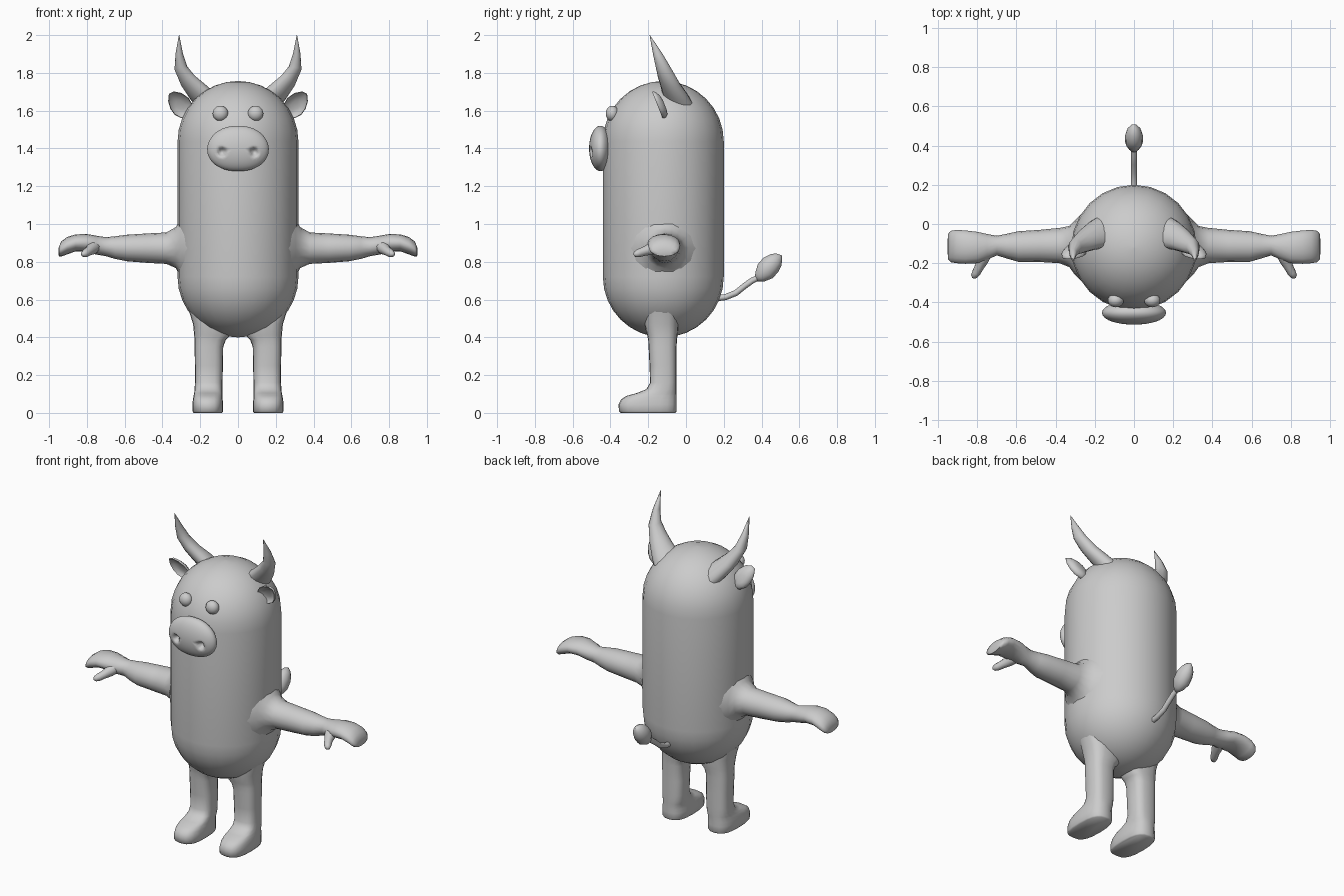
import bpy, bmesh, math
from mathutils import Vector

grey = bpy.data.materials.new("plain grey")
grey.diffuse_color = (0.6, 0.6, 0.6, 1)


def finish(name, bm, angle=60):
    bmesh.ops.recalc_face_normals(bm, faces=bm.faces)
    me = bpy.data.meshes.new(name)
    bm.to_mesh(me)
    bm.free()
    ob = bpy.data.objects.new(name, me)
    bpy.context.collection.objects.link(ob)
    me.materials.append(grey)
    bpy.ops.object.select_all(action='DESELECT')
    ob.select_set(True)
    bpy.context.view_layer.objects.active = ob
    bpy.ops.object.shade_smooth_by_angle(angle=math.radians(angle))
    return ob


def loft(name, sections, n=16, power=1.0, side=1, angle=60):
    """Skin rings given as (centre, u vector, v vector); side=-1 mirrors in x."""
    bm = bmesh.new()
    rings = []
    for c, u, v in sections:
        c, u, v = Vector(c), Vector(u), Vector(v)
        ring = []
        for i in range(n):
            a = 2 * math.pi * i / n
            ca, sa = math.cos(a), math.sin(a)
            p = c + u * math.copysign(abs(ca) ** power, ca) + v * math.copysign(abs(sa) ** power, sa)
            ring.append(bm.verts.new((p.x * side, p.y, p.z)))
        rings.append(ring)
    for a, b in zip(rings, rings[1:]):
        for i in range(n):
            j = (i + 1) % n
            bm.faces.new((a[i], a[j], b[j], b[i]))
    bm.faces.new(rings[0])
    bm.faces.new(rings[-1])
    return finish(name, bm, angle)


def tube(name, pts, n=10, side=1, flat=1.0):
    """Round tube through (x, y, z, radius); flat scales the second axis."""
    secs = []
    for i, p in enumerate(pts):
        a, b = pts[max(i - 1, 0)], pts[min(i + 1, len(pts) - 1)]
        t = (Vector(b[:3]) - Vector(a[:3])).normalized()
        u = t.cross(Vector((1, 0, 0))).normalized()
        secs.append((p[:3], u * p[3], t.cross(u) * p[3] * flat))
    return loft(name, secs, n, side=side)


def ball(name, c, r, seg=20, rings=12):
    bm = bmesh.new()
    bmesh.ops.create_uvsphere(bm, u_segments=seg, v_segments=rings, radius=1)
    for v in bm.verts:
        v.co = Vector(c) + Vector((v.co.x * r[0], v.co.y * r[1], v.co.z * r[2]))
    return finish(name, bm)


# body: upright capsule
R, Y = 0.32, -0.12
prof = [(R * math.sin(a), 0.72 - R * math.cos(a)) for a in [math.pi / 2 * k / 8 for k in range(9)]]
prof[0] = (0.004, 0.4)
prof += [(r, 2.157 - z) for r, z in reversed(prof)]
loft("body", [((0, Y, z), (r, 0, 0), (0, r, 0)) for r, z in prof], 24)

# muzzle with two dented nostrils
bm = bmesh.new()
bmesh.ops.create_uvsphere(bm, u_segments=48, v_segments=32, radius=1)
for v in bm.verts:
    x, z, y = v.co.x, v.co.y, v.co.z      # pole faces front and back
    w = 1 + 0.04 * -z
    p = Vector((0.163 * w * math.copysign(abs(x) ** 0.9, x), -0.453 + 0.06 * y, 1.4 + 0.12 * z))
    if y < 0:
        d = math.hypot((abs(p.x) - 0.085) / 0.024, (p.z - 1.382) / 0.028)
        if d < 1:
            p.y += 0.035 * (1 - d * d)
    v.co = p
finish("muzzle", bm, 80)

for s, tag in ((1, "left"), (-1, "right")):
    # eye
    ball(tag + "_eye", (s * 0.093, -0.39, 1.585), (0.041, 0.035, 0.041))

    # arm and mitten hand: x, y, z, half depth, half height
    arm = [(0.25, -0.12, 0.87, 0.19, 0.21), (0.305, -0.12, 0.873, 0.135, 0.15),
           (0.33, -0.115, 0.875, 0.105, 0.108), (0.38, -0.11, 0.872, 0.09, 0.083),
           (0.48, -0.112, 0.872, 0.082, 0.078), (0.59, -0.115, 0.873, 0.078, 0.07),
           (0.65, -0.113, 0.875, 0.063, 0.06), (0.70, -0.11, 0.88, 0.05, 0.05),
           (0.75, -0.117, 0.888, 0.066, 0.05), (0.80, -0.12, 0.9, 0.08, 0.047),
           (0.86, -0.118, 0.9, 0.085, 0.045), (0.905, -0.115, 0.885, 0.085, 0.046),
           (0.935, -0.115, 0.868, 0.08, 0.04), (0.948, -0.115, 0.855, 0.065, 0.026),
           (0.951, -0.115, 0.851, 0.035, 0.012)]
    loft(tag + "_arm", [((x, y, z), (0, d, 0), (0, 0, h)) for x, y, z, d, h in arm], 16, side=s)
    tube(tag + "_thumb", [(0.755, -0.14, 0.885, 0.035), (0.775, -0.185, 0.868, 0.032),
                          (0.79, -0.22, 0.856, 0.024), (0.806, -0.25, 0.846, 0.022),
                          (0.818, -0.268, 0.84, 0.016), (0.822, -0.276, 0.838, 0.004)], 10, s)

    # leg and foot: z, inner x, outer x, front y, back y
    leg = [(0.0, 0.085, 0.235, -0.345, -0.055), (0.008, 0.079, 0.241, -0.355, -0.05),
           (0.045, 0.079, 0.241, -0.357, -0.05), (0.07, 0.081, 0.239, -0.345, -0.05),
           (0.09, 0.083, 0.235, -0.315, -0.05), (0.105, 0.083, 0.232, -0.26, -0.05),
           (0.125, 0.083, 0.23, -0.21, -0.05), (0.16, 0.082, 0.228, -0.19, -0.05),
           (0.25, 0.08, 0.228, -0.193, -0.05), (0.35, 0.078, 0.23, -0.198, -0.05),
           (0.385, 0.065, 0.23, -0.2, -0.048), (0.41, 0.04, 0.232, -0.205, -0.045),
           (0.47, 0.03, 0.238, -0.22, -0.04), (0.58, 0.05, 0.272, -0.22, -0.04)]
    loft(tag + "_leg", [(((a + b) / 2, (f + k) / 2, z), ((b - a) / 2, 0, 0), (0, (k - f) / 2, 0))
                        for z, a, b, f, k in leg], 20, 0.72, s)

    # horn
    horn = [((0.17, -0.04, 1.655), (0.0, 0.085, -0.035), (0.045, 0, 0.045)),
            ((0.215, -0.06, 1.70), (0.0, 0.075, -0.03), (0.037, 0, -0.037)),
            ((0.262, -0.088, 1.755), (0, 0.06, -0.02), (0.037, 0, -0.025)),
            ((0.302, -0.118, 1.825), (0, 0.042, -0.005), (0.034, 0, -0.008)),
            ((0.311, -0.15, 1.9), (0, 0.024, 0.004), (0.02, 0, 0)),
            ((0.312, -0.192, 2.0), (0, 0.001, 0), (0.001, 0, 0))]
    horn[0] = (horn[0][0], horn[0][1], (0.04, 0, -0.04))
    loft(tag + "_horn", horn, 12, side=s)

    # ear: thin cupped leaf, leaning forward at the top
    outline = [(0.24, 1.63), (0.262, 1.668), (0.30, 1.694), (0.34, 1.702), (0.366, 1.69),
               (0.37, 1.65), (0.358, 1.61), (0.335, 1.578), (0.30, 1.56), (0.26, 1.56)]
    cx, cz = 0.305, 1.63

    def ear_ring(k, off):
        pts = []
        for x, z in outline:
            x, z = cx + (x - cx) * k, cz + (z - cz) * k
            pts.append(bm.verts.new((s * x, -0.14 - (z - cz) * 0.4 + off, z)))
        return pts
    bm = bmesh.new()
    rings = [ear_ring(k, o) for k, o in ((0.35, 0.012), (0.72, 0.004), (0.95, -0.012), (1, -0.006),
                                         (0.95, 0.006), (0.7, 0.022), (0.35, 0.028))]
    for a, b in zip(rings, rings[1:]):
        for i in range(10):
            j = (i + 1) % 10
            bm.faces.new((a[i], a[j], b[j], b[i]))
    bm.faces.new(rings[0])
    bm.faces.new(rings[-1])
    finish(tag + "_ear", bm)

# tail and tuft
tube("tail", [(0, 0.15, 0.605, 0.016), (0, 0.21, 0.613, 0.016), (0, 0.265, 0.635, 0.016),
              (0, 0.31, 0.672, 0.016), (0, 0.35, 0.7, 0.016), (0, 0.41, 0.73, 0.014)], 10)
tube("tail_tuft", [(0, 0.372, 0.705, 0.012), (0, 0.392, 0.722, 0.035), (0, 0.42, 0.75, 0.054),
                   (0, 0.45, 0.785, 0.054), (0, 0.475, 0.808, 0.043), (0, 0.493, 0.824, 0.026),
                   (0, 0.507, 0.833, 0.002)], 12, flat=0.85)
